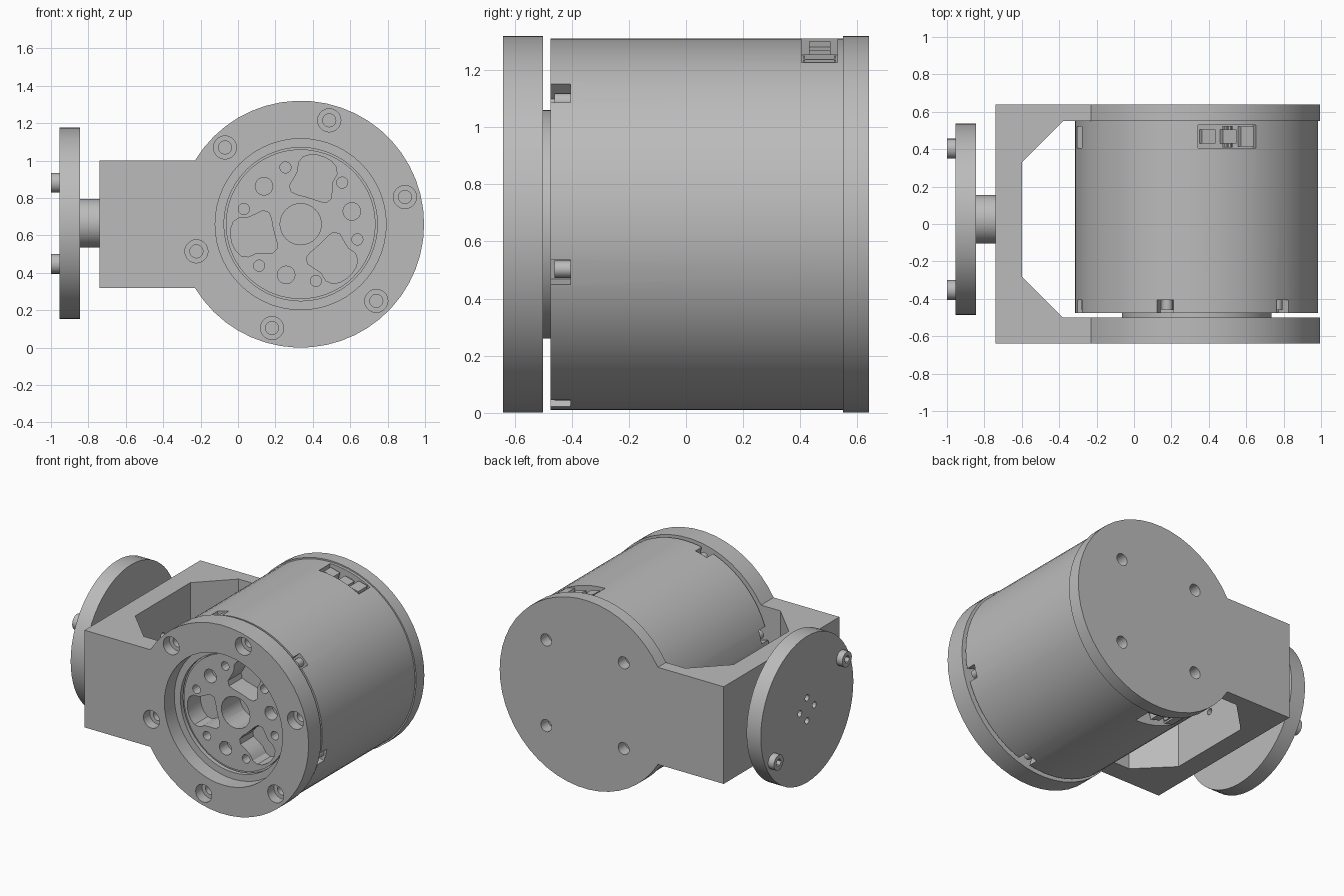
import bpy, bmesh
from math import cos, sin, radians, pi
from mathutils import Matrix, Vector

if "Cube" in bpy.data.objects:
    bpy.data.objects.remove(bpy.data.objects["Cube"])

grey = bpy.data.materials.new("machined_grey")
grey.use_nodes = True
colour = (0.5, 0.5, 0.5, 1)
grey.diffuse_color = colour
grey.node_tree.nodes["Principled BSDF"].inputs["Base Color"].default_value = colour

CX, CZ = 0.335, 0.66      # motor axis
WY, WZ = 0.025, 0.665     # wheel axis
FRONT, HUB = -0.64, -0.505
PLACE = {                 # (u, v, depth) to world for each extrusion axis
    "x": lambda u, v, d: (d, u, v),
    "y": lambda u, v, d: (u, d, v),
    "z": lambda u, v, d: (u, v, d),
}


def finish(name, bm):
    bmesh.ops.recalc_face_normals(bm, faces=bm.faces)
    mesh = bpy.data.meshes.new(name)
    bm.to_mesh(mesh)
    bm.free()
    mesh.materials.append(grey)
    ob = bpy.data.objects.new(name, mesh)
    bpy.context.collection.objects.link(ob)
    return ob


def prism(name, pts, axis, lo, hi):
    bm = bmesh.new()
    ends = [[bm.verts.new(PLACE[axis](u, v, d)) for u, v in pts] for d in (lo, hi)]
    for ring in ends:
        bm.faces.new(ring)
    for i in range(len(pts)):
        j = (i + 1) % len(pts)
        bm.faces.new((ends[0][i], ends[0][j], ends[1][j], ends[1][i]))
    return finish(name, bm)


def circle(u, v, r, n=20):
    return [(u + r * cos(2 * pi * i / n), v + r * sin(2 * pi * i / n)) for i in range(n)]


def polar(r, deg, u=CX, v=CZ):
    return u + r * cos(radians(deg)), v + r * sin(radians(deg))


def disc(name, u, v, r, axis, lo, hi, n=20):
    return prism(name, circle(u, v, r, n), axis, lo, hi)


def radial_box(name, deg, r_in, r_out, width, y0, y1, shift=0):
    """Box standing on the motor casing, pointing outwards at the given angle."""
    rad, tan = Vector(polar(1, deg, 0, 0)), Vector(polar(1, deg + 90, 0, 0))
    c = Vector((CX, CZ)) + tan * shift
    pts = [c + rad * r + tan * t * width / 2
           for r, t in ((r_in, -1), (r_out, -1), (r_out, 1), (r_in, 1))]
    return prism(name, [tuple(p) for p in pts], "y", y0, y1)


def cut(ob, *cutters):
    for c in cutters:
        mod = ob.modifiers.new("cut", "BOOLEAN")
        mod.operation, mod.solver, mod.object = "DIFFERENCE", "EXACT", c
        bpy.context.view_layer.objects.active = ob
        bpy.ops.object.modifier_apply(modifier=mod.name)
        bpy.data.objects.remove(c)


# Bracket: round plate with a square tab, hollowed into a fork
start, count = 149, 42
outline = [polar(0.66, -start + 2 * start * i / count) for i in range(count + 1)]
outline += [(-0.74, 1.0), (-0.74, 0.32)]
bracket = prism("bracket", outline, "y", FRONT, 0.64)
cut(bracket, prism("fork_gap", [(-0.6, -0.28), (-0.38, -0.5), (1.2, -0.5), (1.2, 0.55),
                                (-0.38, 0.55), (-0.6, 0.33)], "z", -0.5, 2))

# Stepped front opening and counterbored screw holes
cut(bracket, disc("bore", CX, CZ, 0.457, "y", -0.8, -0.53, 56),
    disc("hub_bore", CX, CZ, 0.41, "y", -0.7, -0.45, 56))
for k in range(6):
    u, v = polar(0.576, 14.6 + 60 * k)
    cut(bracket, disc("counterbore", u, v, 0.062, "y", -0.8, -0.57),
        disc("screw_hole", u, v, 0.035, "y", -0.7, -0.45))

# Back plate holes and web holes
for sx in (-1, 1):
    for sz in (-1, 1):
        cut(bracket, disc("back_hole", CX + 0.3 * sx, CZ + 0.3 * sz, 0.042, "y", 0.56, 0.8))
for k in range(4):
    cut(bracket, disc("web_hole", *polar(0.08, 90 * k, WY, WZ), 0.022, "x", -0.7, -0.5, 12))

# Motor casing with raised output hub, turned from a half profile
bm = bmesh.new()
profile = [(0, HUB), (0.40, HUB), (0.40, -0.475), (0.65, -0.475), (0.65, 0.55), (0, 0.55)]
verts = [bm.verts.new((r, y, 0)) for r, y in profile]
edges = [bm.edges.new(pair) for pair in zip(verts, verts[1:])]
bmesh.ops.spin(bm, geom=verts + edges, cent=(0, 0, 0), axis=(0, 1, 0),
               angle=2 * pi, steps=72, use_merge=True)
bmesh.ops.remove_doubles(bm, verts=bm.verts, dist=0.0001)
bm.transform(Matrix.Translation((CX, 0, CZ)))
motor = finish("motor_casing", bm)

# Hub holes and rounded lightening pockets
cut(motor, disc("centre_hole", CX, CZ, 0.11, "y", -0.7, -0.3, 32))
for k in range(6):
    cut(motor, disc("hub_screw", *polar(0.314, 45 + 60 * k), 0.03, "y", -0.7, -0.44, 14))
half = [(0.15, 8), (0.16, 24), (0.18, 33), (0.215, 33), (0.25, 25), (0.285, 20),
        (0.33, 19), (0.36, 15), (0.375, 9), (0.38, 3)]
pocket = half + [(r, -a) for r, a in reversed(half)]
for k in range(3):
    cut(motor, disc("pin_hole", *polar(0.282, 14 + 120 * k), 0.047, "y", -0.7, -0.42),
        prism("pocket", [polar(r, 73 + 120 * k + a) for r, a in pocket], "y", -0.7, -0.36))

# Rim notches, each holding a screw head
for k in range(6):
    a = 45 + 60 * k
    cut(motor, radial_box("notch", a, 0.575, 0.75, 0.09, -0.55, -0.405))
    disc("rim_screw", *polar(0.607, a), 0.03, "y", -0.46, -0.40, 16)

# Cable sockets near the back of the casing
for a in (75, 255):
    cut(motor, radial_box("socket", a, 0.57, 0.75, 0.32, 0.405, 0.53))
    for s in (-0.1, 0.015):
        radial_box("socket_plug", a, 0.56, 0.625, 0.075, 0.43, 0.505, -s if a == 75 else s)
        disc("socket_pin", *polar(0.60, a + s * 20), 0.015, "y", 0.41, 0.525, 10)
    radial_box("socket_block", a, 0.56, 0.635, 0.07, 0.415, 0.52, -0.11)
cut(motor, radial_box("side_socket", 165, 0.6, 0.75, 0.1, 0.405, 0.52))

# Wheel on its shaft
wheel = disc("wheel", WY, WZ, 0.512, "x", -0.955, -0.845, 56)
disc("shaft", WY, WZ, 0.13, "x", -0.85, -0.735, 36)
for k in range(4):
    cut(wheel, disc("wheel_hole", *polar(0.08, 90 * k, WY, WZ), 0.022, "x", -1.1, -0.86, 12))

# Two hollow-headed pegs on the wheel
for s in (-1, 1):
    y, z = WY + 0.378 * s, WZ - 0.217 * s
    peg = disc("peg", y, z, 0.053, "x", -1.0, -0.95, 24)
    cut(peg, disc("peg_socket", y, z, 0.027, "x", -1.1, -0.965, 6))

# Smooth curved walls, keep edges sharp
bpy.ops.object.select_all(action="DESELECT")
for ob in bpy.context.scene.objects:
    if ob.type == "MESH":
        ob.select_set(True)
        bpy.context.view_layer.objects.active = ob
bpy.ops.object.shade_smooth_by_angle(angle=radians(25))
